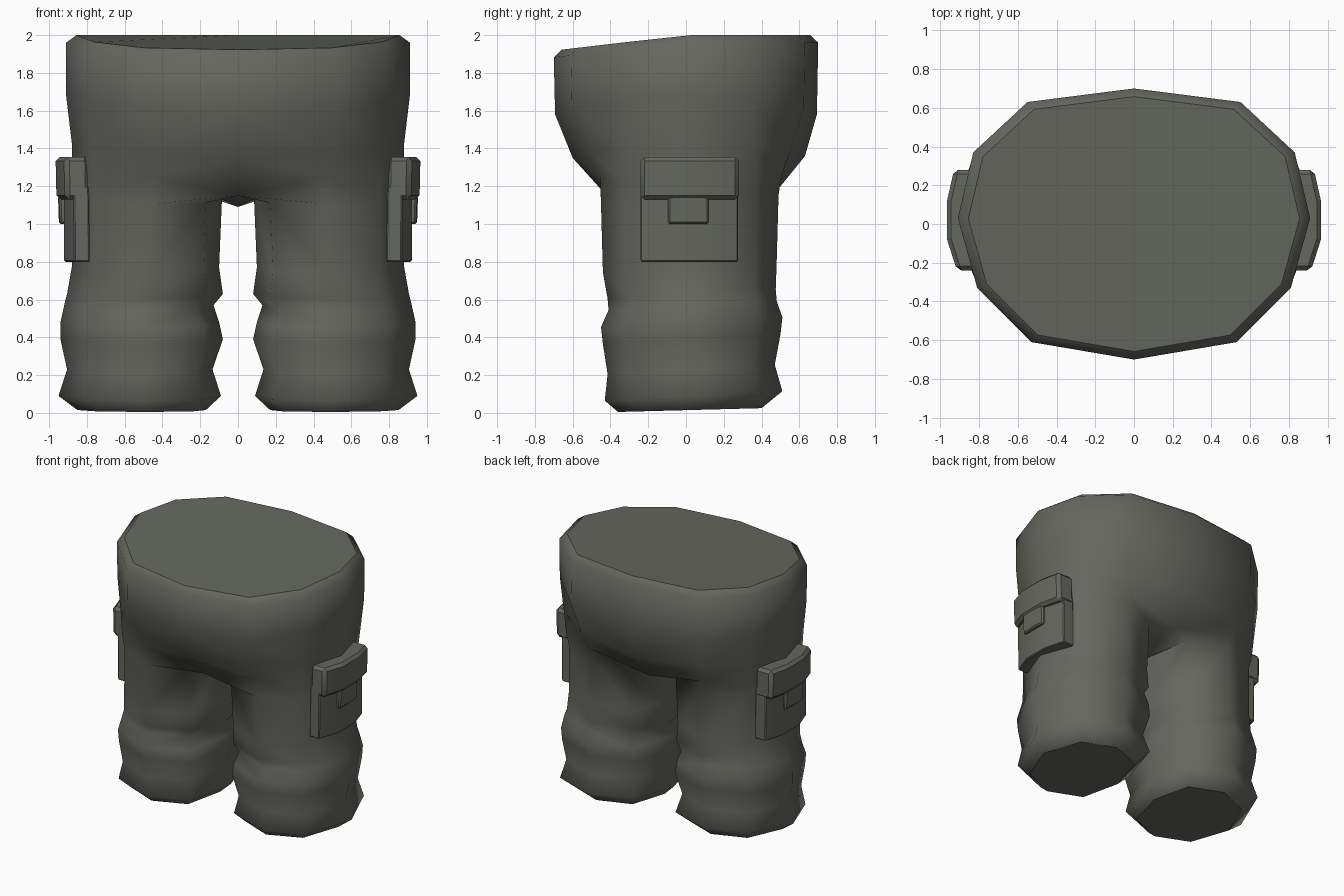
import bpy, bmesh, math

if "Cube" in bpy.data.objects:
    bpy.data.objects.remove(bpy.data.objects["Cube"])

cloth = bpy.data.materials.new("dark olive grey cloth")
cloth.diffuse_color = (0.13, 0.135, 0.115, 1)
cloth.use_nodes = True
cloth.node_tree.nodes["Principled BSDF"].inputs["Base Color"].default_value = cloth.diffuse_color


def finish(name, bm, bevel=0.0, angle=50):
    """Turn a right-hand half into a mirrored object."""
    bmesh.ops.recalc_face_normals(bm, faces=bm.faces)
    me = bpy.data.meshes.new(name)
    bm.to_mesh(me)
    bm.free()
    me.materials.append(cloth)
    ob = bpy.data.objects.new(name, me)
    bpy.context.collection.objects.link(ob)
    bpy.ops.object.select_all(action='DESELECT')
    ob.select_set(True)
    bpy.context.view_layer.objects.active = ob
    bpy.ops.object.shade_smooth_by_angle(angle=math.radians(angle))
    for p in me.polygons:  # flat end caps
        if len(p.vertices) > 4:
            p.use_smooth = False
    if bevel:
        b = ob.modifiers.new("soft edges", 'BEVEL')
        b.width, b.segments, b.limit_method = bevel, 1, 'ANGLE'
        b.angle_limit = math.radians(40)
    m = ob.modifiers.new("mirror", 'MIRROR')
    m.use_clip = True
    m.merge_threshold = 0.002
    return ob


def bridge(bm, a, b, closed=False):
    n = len(a)
    for i in range(n if closed else n - 1):
        j = (i + 1) % n
        bm.faces.new((a[i], a[j], b[j], b[i]))


# --- trousers: hip rings run front centre -> right side -> back centre
bm = bmesh.new()
waist = [(0, -.70), (.53, -.61), (.81, -.33), (.91, .03), (.83, .37), (.55, .63), (0, .70)]


def rim(y):
    return 2.0 + min(0, y) * 0.11


hips = [
    [(x * .94, y * .94, rim(y)) for x, y in waist],
    [(x, y, rim(y) - .04) for x, y in waist],
    [(x, y * .99, 1.58 + .1 * (abs(x) / .91) ** 2) for x, y in waist],
    [(0, -.60, 1.35), (.50, -.51, 1.38), (.78, -.33, 1.4), (.88, .03, 1.43),
     (.80, .36, 1.4), (.52, .55, 1.38), (0, .63, 1.36)],
    [(0, -.42, 1.15), (.46, -.455, 1.25), (.76, -.34, 1.22), (.875, .02, 1.22),
     (.77, .37, 1.22), (.48, .505, 1.25), (0, .46, 1.15)],
]
hips = [[bm.verts.new(p) for p in ring] for ring in hips]
bm.faces.new(hips[0])
for a, b in zip(hips, hips[1:]):
    bridge(bm, a, b)

# leg rings: z, inner x, outer x, front y, back y
leg_shape = [(-.78, -.75), (-.05, -1), (.68, -.74), (1, 0), (.68, .74), (-.05, 1), (-.78, .75), (-1, 0)]
leg_rings = [
    (1.13, .085, .875, -.45, .49), (.77, .10, .88, -.44, .48), (.63, .08, .905, -.415, .475),
    (.57, .13, .92, -.41, .48), (.48, .10, .94, -.45, .51), (.39, .08, .94, -.44, .50),
    (.23, .135, .905, -.415, .47), (.09, .09, .95, -.43, .51), (.015, .17, .85, -.36, .40),
]
legs = []
for z, x0, x1, y0, y1 in leg_rings:
    tilt = .025 if z > .05 else .01
    legs.append([bm.verts.new(((x0 + x1) / 2 + u * (x1 - x0) / 2,
                               (y0 + y1) / 2 + v * (y1 - y0) / 2,
                               z + tilt * v)) for u, v in leg_shape])
bridge(bm, hips[-1], legs[0][:7])
crotch = bm.verts.new((0, .02, 1.09))
bm.faces.new((hips[-1][0], legs[0][0], legs[0][7], crotch))
bm.faces.new((crotch, legs[0][7], legs[0][6], hips[-1][6]))
for a, b in zip(legs, legs[1:]):
    bridge(bm, a, b, True)
bm.faces.new(legs[-1])
finish("trousers", bm, angle=80)


# --- side pockets: curved slabs wrapped round the thigh
def slab(name, ys, xs, back, z0, z1, bevel):
    bm = bmesh.new()
    prof = list(zip(xs, ys)) + [(back, ys[-1]), (back, ys[0])]
    lo = [bm.verts.new((x - .005, y, z0)) for x, y in prof]
    hi = [bm.verts.new((x, y, z1)) for x, y in prof]
    bridge(bm, lo, hi, True)
    bm.faces.new(lo)
    bm.faces.new(hi)
    return finish(name, bm, bevel, 30)


slab("pocket_body", (-.24, -.08, .12, .275), (.87, .925, .925, .88), .79, .80, 1.20, .006)
slab("pocket_flap", (-.24, -.08, .12, .28), (.915, .966, .966, .93), .79, 1.13, 1.355, .022)
slab("pocket_tab", (-.095, .01, .12), (.947, .953, .947), .88, 1.00, 1.15, .01)
